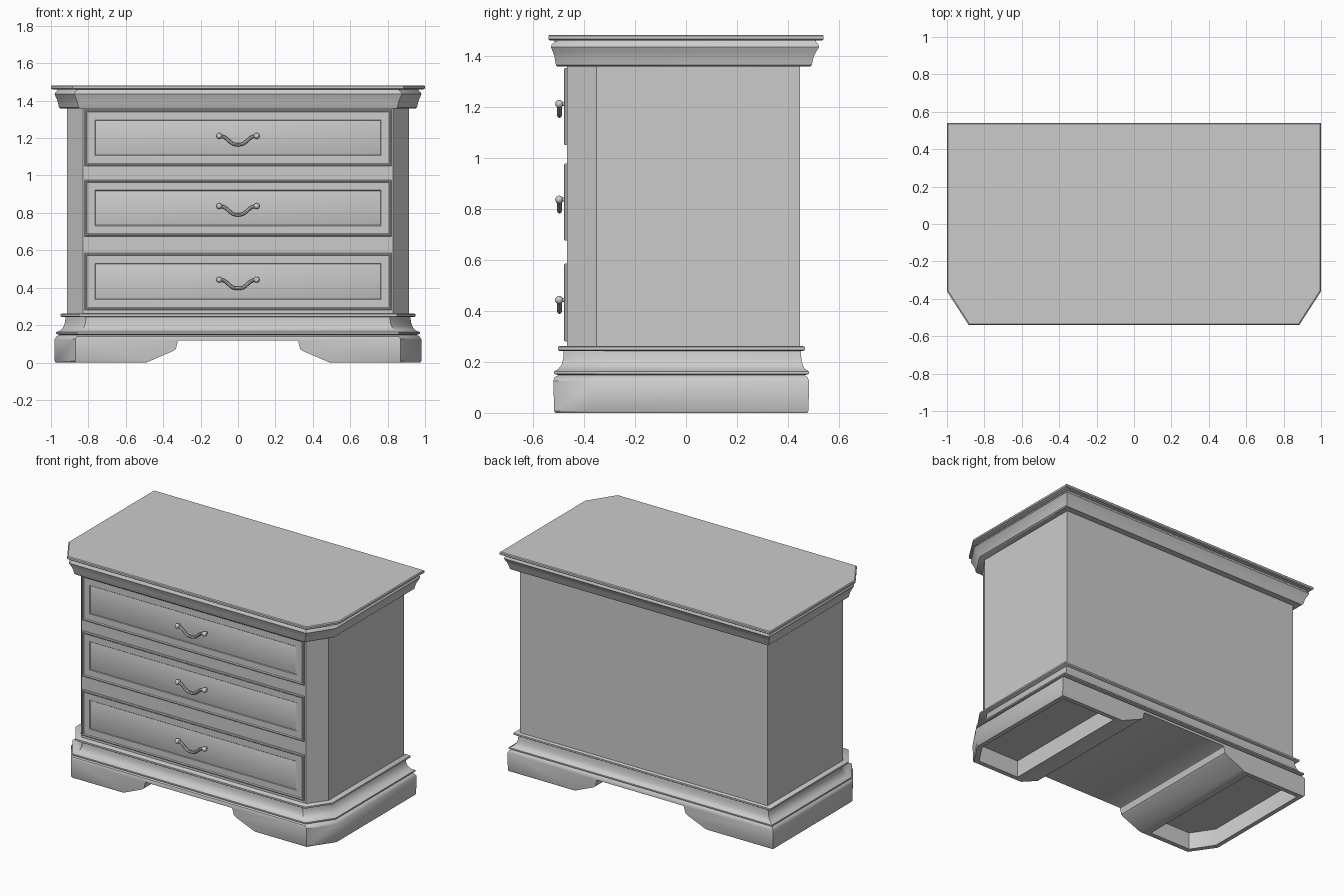
import bpy, bmesh, math

if "Cube" in bpy.data.objects:
    bpy.data.objects.remove(bpy.data.objects["Cube"])


def add_mesh(name, bm):
    bmesh.ops.recalc_face_normals(bm, faces=bm.faces)
    me = bpy.data.meshes.new(name)
    bm.to_mesh(me)
    bm.free()
    ob = bpy.data.objects.new(name, me)
    bpy.context.collection.objects.link(ob)
    return ob


def loft(name, rings):
    """Skin a stack of equal-length point rings and cap both ends."""
    bm = bmesh.new()
    rows = [[bm.verts.new(p) for p in r] for r in rings]
    n = len(rows[0])
    for a, b in zip(rows, rows[1:]):
        for i in range(n):
            j = (i + 1) % n
            bm.faces.new((a[i], a[j], b[j], b[i]))
    bm.faces.new(rows[0][::-1])
    bm.faces.new(rows[-1])
    return add_mesh(name, bm)


def outline(z, x, yf, yb, cx, cy):
    """Plan outline with clipped front corners."""
    return [(-x + cx, yf, z), (x - cx, yf, z), (x, yf + cy, z),
            (x, yb, z), (-x, yb, z), (-x, yf + cy, z)]


def moulding(name, profile, cx, cy):
    return loft(name, [outline(z, x, yf, yb, cx, cy) for z, x, yf, yb in profile])


# Plinth with stepped and coved moulding up to the collar
base = moulding("base", [
    (0.0, 0.975, -0.512, 0.475), (0.008, 0.98, -0.517, 0.48),
    (0.125, 0.98, -0.52, 0.483), (0.14, 0.97, -0.515, 0.476),
    (0.148, 0.955, -0.5, 0.465), (0.153, 0.972, -0.518, 0.483),
    (0.162, 0.972, -0.518, 0.483), (0.172, 0.95, -0.5, 0.466),
    (0.19, 0.933, -0.487, 0.457), (0.215, 0.925, -0.481, 0.452),
    (0.244, 0.922, -0.48, 0.45)], 0.11, 0.16)
moulding("collar", [
    (0.243, 0.942, -0.496, 0.46), (0.247, 0.949, -0.502, 0.466),
    (0.258, 0.949, -0.502, 0.466), (0.262, 0.942, -0.496, 0.46)], 0.1, 0.145)

# Arched opening between the feet, running front to back
half = [(0.5, -0.01), (0.49, 0.0), (0.345, 0.062), (0.332, 0.073), (0.322, 0.113), (0.316, 0.117)]
arch = half + [(-x, z) for x, z in reversed(half)]
cutters = [loft("arch_cutter", [[(x, y, z) for x, z in arch] for y in (-0.8, 0.8)])]

# Hollow underside of each foot
for s in (-1, 1):
    plan = [(0.54, -0.48), (0.85, -0.48), (0.945, -0.335), (0.945, 0.445), (0.54, 0.445)]
    cutters.append(loft("foot_cutter", [[(s * x, y, z) for x, y in plan] for z in (-0.05, 0.115)]))
for c in cutters:
    m = base.modifiers.new("cut", 'BOOLEAN')
    m.operation = 'DIFFERENCE'
    m.solver = 'EXACT'
    m.object = c
    c.hide_render = True
bpy.context.view_layer.objects.active = base
for m in list(base.modifiers):
    bpy.ops.object.modifier_apply(modifier=m.name)
for c in cutters:
    bpy.data.objects.remove(c)

# Case
moulding("case", [(0.25, 0.915, -0.467, 0.446), (1.37, 0.915, -0.467, 0.446)], 0.085, 0.117)

# Crown moulding and top slab
moulding("crown", [
    (1.358, 0.95, -0.505, 0.488), (1.364, 0.957, -0.51, 0.493),
    (1.395, 0.964, -0.515, 0.5), (1.415, 0.972, -0.522, 0.51),
    (1.435, 0.981, -0.53, 0.522), (1.442, 0.979, -0.528, 0.521),
    (1.455, 0.966, -0.516, 0.51), (1.464, 0.964, -0.514, 0.51)], 0.105, 0.16)
moulding("top_slab", [
    (1.46, 0.99, -0.533, 0.533), (1.465, 0.999, -0.54, 0.54),
    (1.477, 0.999, -0.54, 0.54), (1.482, 0.994, -0.535, 0.535)], 0.115, 0.178)

# Drawers with a raised lip and a fine panel line, each with a bail handle
lip = [(0, -0.455), (0, -0.474), (0.004, -0.479), (0.009, -0.479), (0.014, -0.474),
       (0.056, -0.474), (0.059, -0.471), (0.063, -0.473)]
for k, (z0, z1) in enumerate([(0.28, 0.585), (0.675, 0.977), (1.05, 1.352)], 1):
    rings = [[(-0.82 + d, y, z0 + d), (0.82 - d, y, z0 + d),
              (0.82 - d, y, z1 - d), (-0.82 + d, y, z1 - d)] for d, y in lip]
    loft(f"drawer_{k}", rings)

    hz = (z0 + z1) / 2 + 0.01
    for s in (-1, 1):
        bpy.ops.mesh.primitive_cylinder_add(vertices=12, radius=0.008, depth=0.035,
                                            location=(s * 0.1, -0.485, hz),
                                            rotation=(math.pi / 2, 0, 0))
        bpy.context.object.name = f"handle_post_{k}"
        bpy.ops.mesh.primitive_uv_sphere_add(segments=16, ring_count=8, radius=0.016,
                                             location=(s * 0.1, -0.497, hz))
        bpy.context.object.name = f"handle_knob_{k}"
    cu = bpy.data.curves.new(f"handle_bail_{k}", 'CURVE')
    cu.dimensions = '3D'
    cu.bevel_depth = 0.009
    cu.bevel_resolution = 2
    cu.use_fill_caps = True
    cu.resolution_u = 5
    sp = cu.splines.new('NURBS')
    path = [(-0.1, 0), (-0.075, 0), (-0.05, -0.025), (-0.025, -0.046), (0, -0.046),
            (0.025, -0.046), (0.05, -0.025), (0.075, 0), (0.1, 0)]
    sp.points.add(len(path) - 1)
    for p, (x, dz) in zip(sp.points, path):
        p.co = (x, -0.496, hz + dz, 1)
    sp.use_endpoint_u = True
    sp.order_u = 4
    bail = bpy.data.objects.new(f"handle_bail_{k}", cu)
    bpy.context.collection.objects.link(bail)
    bpy.ops.object.select_all(action='DESELECT')
    bail.select_set(True)
    bpy.context.view_layer.objects.active = bail
    bpy.ops.object.convert(target='MESH')

# Smooth shading with crisp edges
bpy.ops.object.select_all(action='SELECT')
bpy.context.view_layer.objects.active = base
bpy.ops.object.shade_smooth_by_angle(angle=math.radians(35))
